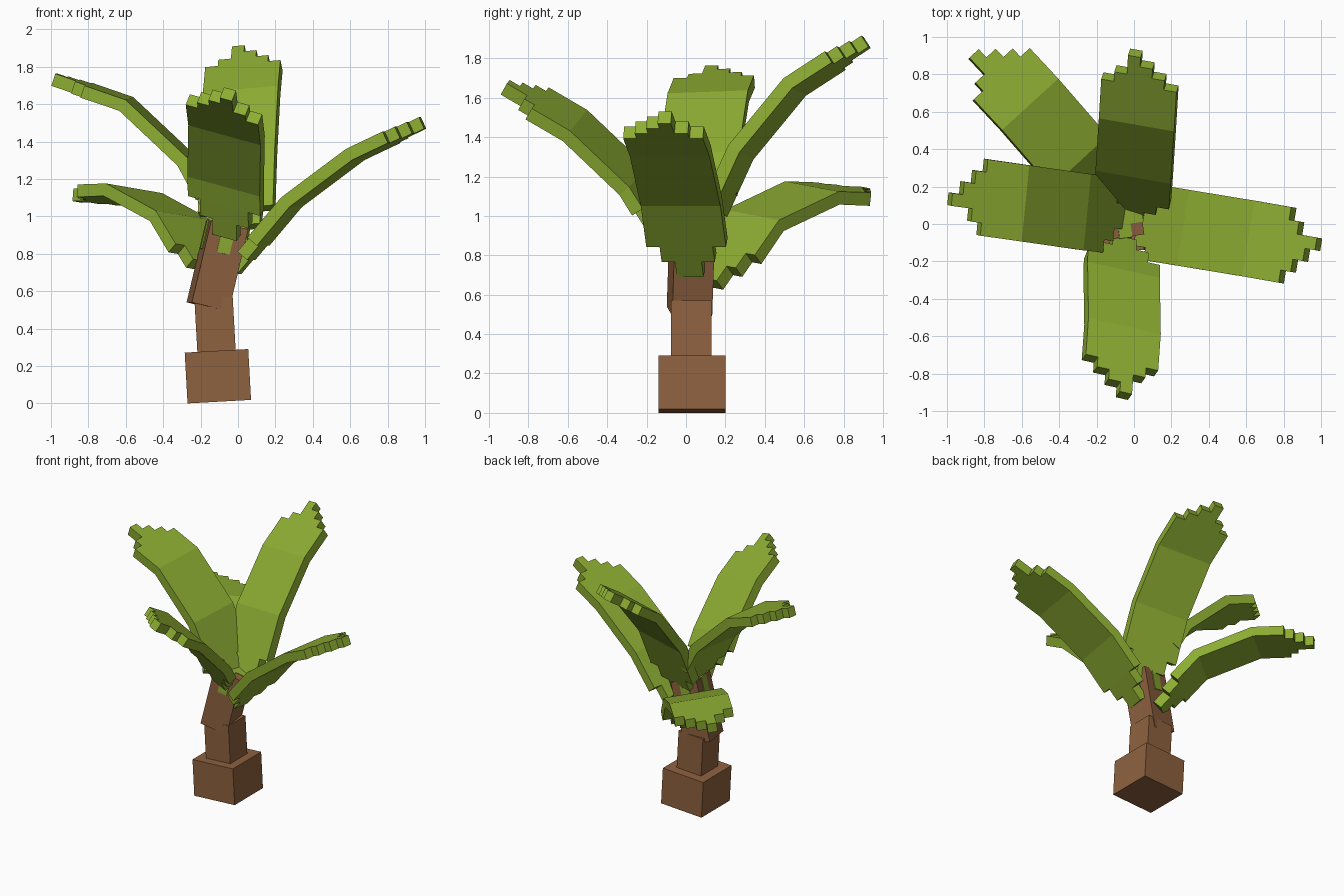
import bpy, bmesh
from math import radians
from mathutils import Vector, Matrix, Euler

if "Cube" in bpy.data.objects:
    bpy.data.objects.remove(bpy.data.objects["Cube"])


def material(name, color):
    m = bpy.data.materials.new(name)
    m.diffuse_color = (*color, 1)
    m.use_nodes = True
    m.node_tree.nodes["Principled BSDF"].inputs["Base Color"].default_value = m.diffuse_color
    return m


BROWN = material("bark brown", (0.27, 0.12, 0.05))
GREEN = material("leaf green", (0.265, 0.415, 0.032))


def add_object(name, bm, mat):
    me = bpy.data.meshes.new(name)
    bm.to_mesh(me)
    bm.free()
    me.materials.append(mat)
    ob = bpy.data.objects.new(name, me)
    bpy.context.collection.objects.link(ob)
    return ob


def boxes(name, mat, center, rot, parts):
    """Several boxes (size, local offset) sharing one tilted frame."""
    bm = bmesh.new()
    for size, off in parts:
        bmesh.ops.create_cube(bm, size=1, matrix=Matrix.Translation(off) @ Matrix.Diagonal((*size, 1)))
    ob = add_object(name, bm, mat)
    ob.location = center
    ob.rotation_euler = Euler([radians(a) for a in rot])
    return ob


# Trunk: wide foot, slim stem, sheath leaning the other way
boxes("trunk_foot", BROWN, (-0.1075, 0.03, 0.145), (0, -3.2, 0), [((0.34, 0.34, 0.272), (0, 0, 0))])
boxes("trunk_stem", BROWN, (-0.1225, 0.0275, 0.415), (0, -3.2, 0), [((0.205, 0.205, 0.30), (0, 0, 0))])
SHEATH = ((-0.11, 0.025, 0.735), (0, 13.5, 8))
boxes("trunk_sheath", BROWN, *SHEATH, [((0.205, 0.205, 0.45), (0, 0, 0))])

# Green core showing through the notches of the sheath
boxes("green_core", GREEN, *SHEATH, [((0.07, 0.215, 0.16), (0, 0, 0.149)),
                                     ((0.215, 0.07, 0.16), (0, 0, 0.149))])

# Leaves: bent slabs, six columns wide, with stepped ends
COLS, WIDTH, THICK = 6, 0.41, 0.068
BASE = [0.20, 0.10, 0.0, 0.0, 0.10, 0.20]
TIP = [0.0, 0.06, 0.18, 0.12, 0.06, 0.0]     # how far each column reaches out


def leaf(name, path, side):
    pts = [Vector(p) for p in path]
    side = Vector(side).normalized()
    dist = [0]
    for a, b in zip(pts, pts[1:]):
        dist.append(dist[-1] + (b - a).length)
    end = dist[-1] - max(TIP)

    def along(s):
        for k in range(len(pts) - 1):
            if s <= dist[k + 1] + 1e-6:
                return pts[k].lerp(pts[k + 1], (s - dist[k]) / (dist[k + 1] - dist[k]))
        return pts[-1]

    rows = sorted({round(s, 4) for s in BASE + dist + [end + t for t in TIP]})
    bm = bmesh.new()
    grid = [[bm.verts.new(along(s) + side * WIDTH * (j / COLS - 0.5)) for j in range(COLS + 1)]
            for s in rows]
    for i in range(len(rows) - 1):
        mid = (rows[i] + rows[i + 1]) / 2
        for j in range(COLS):
            if BASE[j] < mid < end + TIP[j]:
                bm.faces.new((grid[i][j], grid[i][j + 1], grid[i + 1][j + 1], grid[i + 1][j]))
    bmesh.ops.delete(bm, geom=[v for v in bm.verts if not v.link_faces], context='VERTS')
    ob = add_object(name, bm, GREEN)
    mod = ob.modifiers.new("thickness", 'SOLIDIFY')
    mod.thickness = THICK
    mod.offset = -1


leaf("leaf_right", [(-0.045, 0.03, 0.735), (0.263, -0.02, 1.10), (0.61, -0.077, 1.36), (0.967, -0.14, 1.53)],
     (-0.066, -0.395, 0))
leaf("leaf_back", [(-0.02, 0.03, 0.86), (-0.005, 0.25, 1.34), (0.013, 0.53, 1.68), (0.035, 0.89, 1.915)],
     (0.37, -0.065, 0.035))
leaf("leaf_left", [(-0.05, 0.04, 0.95), (-0.25, 0.063, 1.32), (-0.58, 0.11, 1.63), (-0.97, 0.165, 1.765)],
     (0.04, 0.405, 0.015))
leaf("leaf_back_left", [(-0.095, 0.11, 0.68), (-0.29, 0.335, 1.005), (-0.555, 0.64, 1.15), (-0.83, 0.935, 1.14)],
     (0.29, 0.265, -0.05))
leaf("leaf_front", [(-0.05, -0.07, 0.92), (-0.055, -0.245, 1.2), (-0.05, -0.545, 1.485), (-0.075, -0.895, 1.69)],
     (-0.4, 0.09, 0.11))
